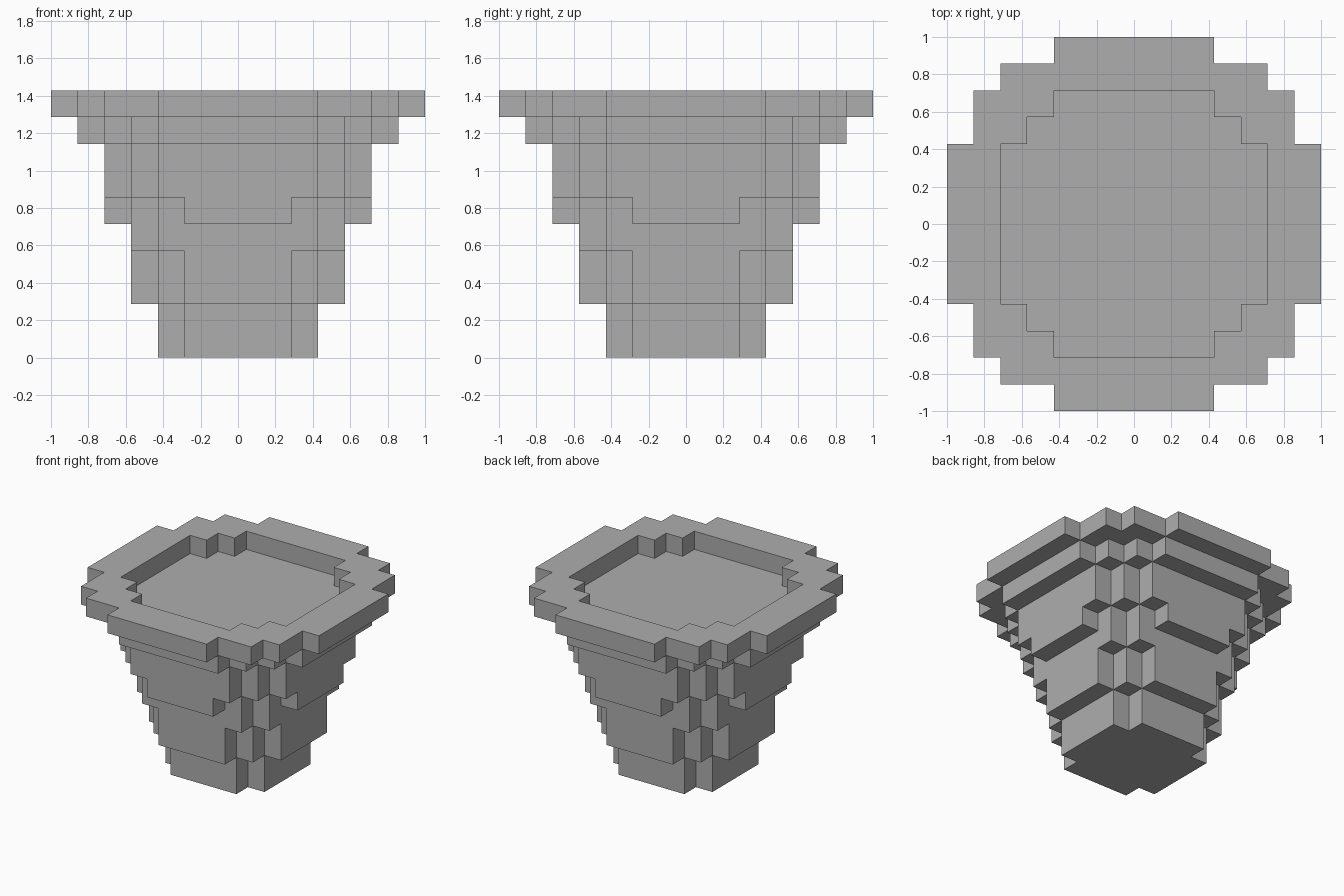
import bpy, bmesh

if "Cube" in bpy.data.objects:
    bpy.data.objects.remove(bpy.data.objects["Cube"], do_unlink=True)

UNIT = 1 / 7  # edge length of one block

clay = bpy.data.materials.new("clay_grey")
clay.use_nodes = True
colour = (0.42, 0.42, 0.42, 1)
clay.diffuse_color = colour
clay.node_tree.nodes["Principled BSDF"].inputs["Base Color"].default_value = colour


def stepped_outline(steps):
    """Closed outline of a blocky circle, from the outer corners of one quarter."""
    quarter = [steps[0]]
    for (x, _), corner in zip(steps, steps[1:]):
        quarter += [(x, corner[1]), corner]
    outline = []
    for _ in range(4):
        outline += quarter
        quarter = [(y, -x) for x, y in quarter]
    return outline


def add_layer(name, bottom, top, steps, hole=None):
    """Extrude a stepped outline, optionally with a stepped hole, into a slab."""
    bm = bmesh.new()
    for corners in filter(None, (steps, hole)):
        verts = [bm.verts.new((x * UNIT, y * UNIT, bottom * UNIT))
                 for x, y in stepped_outline(corners)]
        for a, b in zip(verts, verts[1:] + verts[:1]):
            bm.edges.new((a, b))
    bmesh.ops.triangle_fill(bm, edges=bm.edges[:], use_beauty=True)
    result = bmesh.ops.extrude_face_region(bm, geom=bm.faces[:], use_keep_orig=True)
    raised = [g for g in result["geom"] if isinstance(g, bmesh.types.BMVert)]
    bmesh.ops.translate(bm, verts=raised, vec=(0, 0, (top - bottom) * UNIT))
    bmesh.ops.recalc_face_normals(bm, faces=bm.faces[:])
    mesh = bpy.data.meshes.new(name)
    bm.to_mesh(mesh)
    bm.free()
    mesh.materials.append(clay)
    obj = bpy.data.objects.new(name, mesh)
    bpy.context.collection.objects.link(obj)


# Outer corners of one quarter, from the back edge round to the side
mouth = [(3, 5), (4, 4), (5, 3)]

# Pot body, widening upwards
add_layer("foot", 0, 2, [(2, 3), (3, 2)])
add_layer("lower_body", 2, 4, [(2, 4), (3, 3), (4, 2)])
add_layer("lower_body_band", 4, 5, [(3, 4), (4, 3)])
add_layer("upper_body_ledge", 5, 6, [(2, 5), (3, 4), (4, 3), (5, 2)])
add_layer("upper_body", 6, 8, mouth)

# Collar, whose top is the floor of the recess, and the open rim
add_layer("collar", 8, 9, [(3, 6), (4, 5), (5, 4), (6, 3)])
add_layer("rim", 9, 10, [(3, 7), (5, 6), (6, 5), (7, 3)], hole=mouth)
